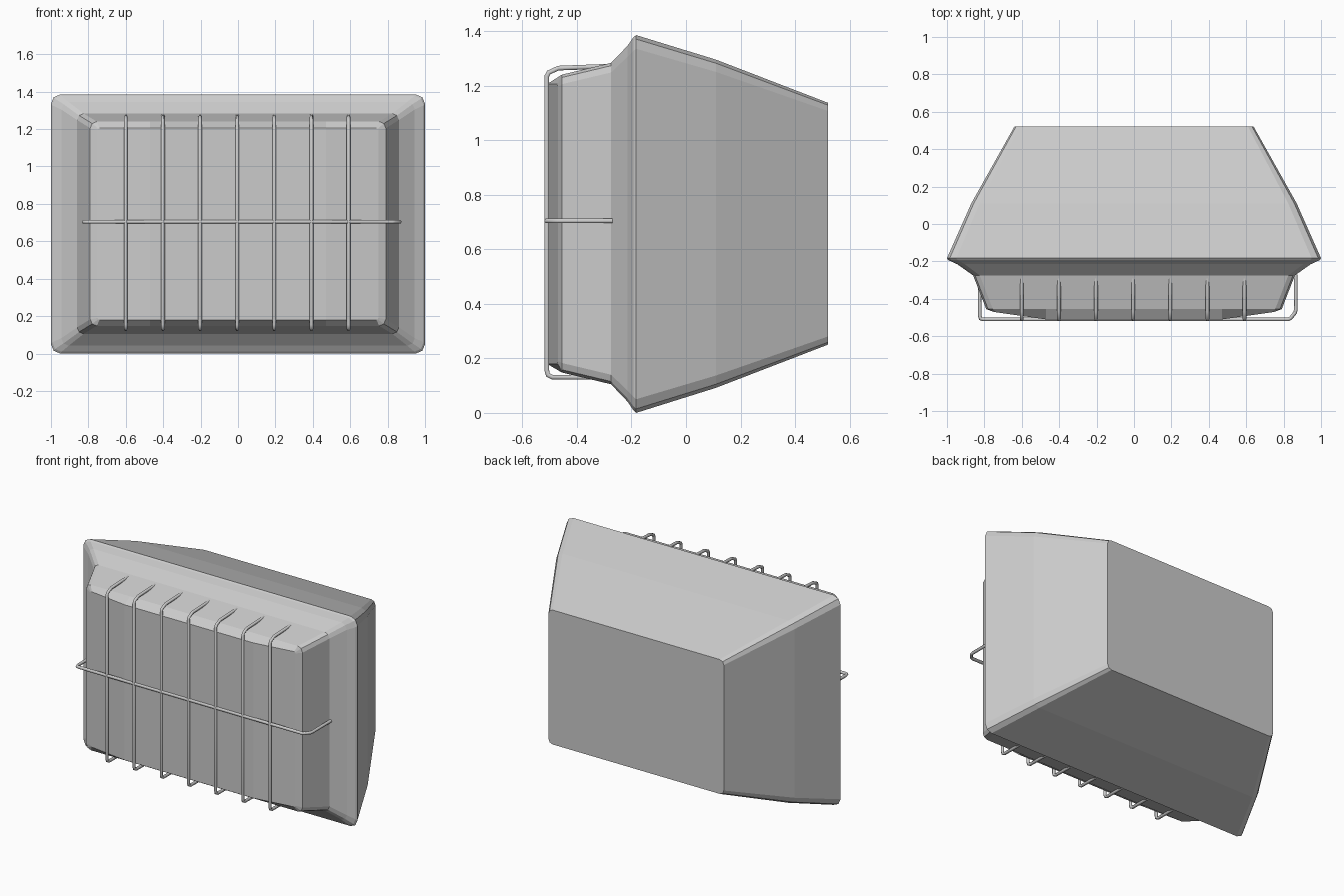
import bpy, bmesh, math
from mathutils import Vector

if "Cube" in bpy.data.objects:
    bpy.data.objects.remove(bpy.data.objects["Cube"])

SPLIT = 0.47  # half width of the flat centre of the front lens


def ring(hx, z0, z1, r):
    """Rounded rectangle in xz with extra points on the top and bottom edges."""
    def arc(cx, cz, start):
        return [(cx + r * math.cos(math.radians(start + k * 45)),
                 cz + r * math.sin(math.radians(start + k * 45))) for k in range(3)]
    return (arc(hx - r, z0 + r, -90) + arc(hx - r, z1 - r, 0)
            + [(SPLIT, z1), (-SPLIT, z1)]
            + arc(-hx + r, z1 - r, 90) + arc(-hx + r, z0 + r, 180)
            + [(-SPLIT, z0), (SPLIT, z0)])


def loft(name, sections, domed_front=False):
    """Skin rounded rectangles (y, half x, z low, z high, corner) from back to front."""
    bm = bmesh.new()
    rings = []
    for i, (y, hx, z0, z1, r) in enumerate(sections):
        dome = domed_front and i == len(sections) - 1
        row = []
        for x, z in ring(hx, z0, z1, r):
            t = max(0, abs(x) - SPLIT) / (hx - SPLIT) if dome else 0
            row.append(bm.verts.new((x, y + 0.04 * t, z)))
        rings.append(row)
    n = len(rings[0])
    for a, b in zip(rings, rings[1:]):
        for i in range(n):
            j = (i + 1) % n
            bm.faces.new((a[i], a[j], b[j], b[i]))
    bm.faces.new(rings[0])
    f = rings[-1]
    bm.faces.new([f[15]] + f[0:7])
    bm.faces.new([f[6], f[7], f[14], f[15]])
    bm.faces.new(f[7:15])
    bmesh.ops.recalc_face_normals(bm, faces=bm.faces)
    mesh = bpy.data.meshes.new(name)
    bm.to_mesh(mesh)
    bm.free()
    ob = bpy.data.objects.new(name, mesh)
    bpy.context.collection.objects.link(ob)
    return ob


def wire(name, points, r=0.01):
    """Round bar swept along a bent path."""
    cu = bpy.data.curves.new(name, 'CURVE')
    cu.dimensions = '3D'
    cu.bevel_depth = r
    cu.bevel_resolution = 1
    cu.use_fill_caps = True
    sp = cu.splines.new('POLY')
    sp.points.add(len(points) - 1)
    for p, co in zip(sp.points, points):
        p.co = (*co, 1)
    ob = bpy.data.objects.new(name, cu)
    bpy.context.collection.objects.link(ob)
    return ob


# Housing: tapered back, wide rim, stepped neck and domed front lens
loft("lamp_housing", [
    (0.52, 0.64, 0.25, 1.137, 0.03),
    (0.11, 0.87, 0.092, 1.295, 0.045),
    (-0.183, 1.0, 0.0, 1.385, 0.05),
    (-0.193, 0.993, 0.01, 1.377, 0.05),
    (-0.215, 0.945, 0.042, 1.345, 0.04),
    (-0.275, 0.86, 0.105, 1.283, 0.035),
    (-0.455, 0.79, 0.148, 1.24, 0.035),
    (-0.51, 0.75, 0.18, 1.205, 0.01),
], domed_front=True)

# Vertical guard bars, hooked back into the housing at both ends
for i in range(7):
    x = -0.6 + i * 0.1985
    wire(f"guard_bar_{i + 1}", [
        (x, -0.31, 0.13), (x, -0.49, 0.131), (x, -0.506, 0.139), (x, -0.51, 0.155),
        (x, -0.51, 1.235), (x, -0.503, 1.248), (x, -0.468, 1.264), (x, -0.28, 1.271)])

# Horizontal guard bar wrapping both sides
z = 0.704
wire("guard_crossbar", [
    (-0.825, -0.27, z), (-0.825, -0.49, z), (-0.82, -0.506, z), (-0.805, -0.51, z),
    (0.825, -0.51, z), (0.837, -0.504, z), (0.861, -0.475, z), (0.865, -0.46, z),
    (0.865, -0.27, z)])
